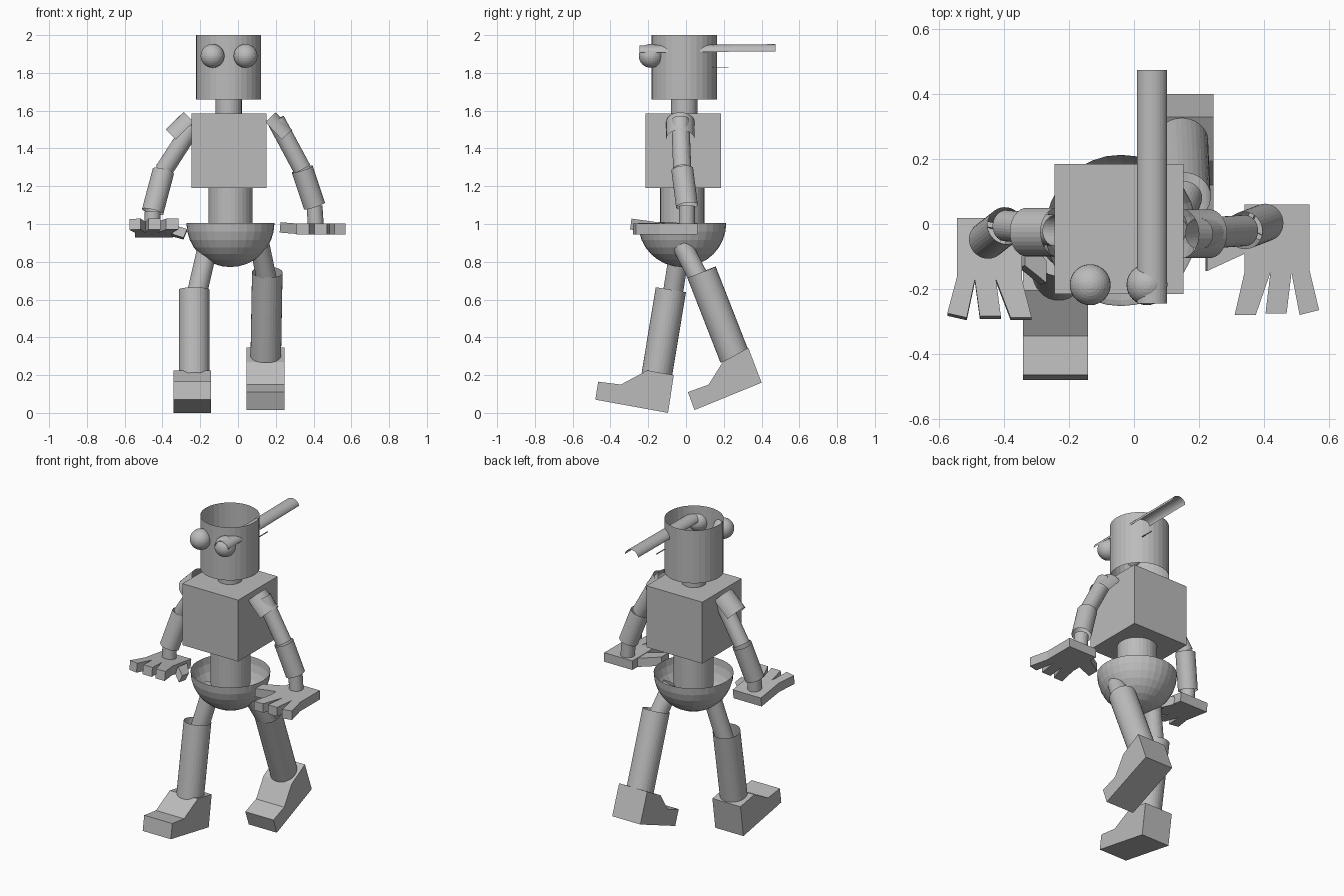
import bpy, bmesh, math
from mathutils import Vector, Matrix

cube = bpy.data.objects.get("Cube")
if cube:
    bpy.data.objects.remove(cube, do_unlink=True)

grey = bpy.data.materials.new("plain_grey")
grey.use_nodes = True
grey.diffuse_color = (0.5, 0.5, 0.5, 1)
grey.node_tree.nodes["Principled BSDF"].inputs["Base Color"].default_value = (0.5, 0.5, 0.5, 1)


def finish(name, bm):
    mesh = bpy.data.meshes.new(name)
    bm.to_mesh(mesh)
    bm.free()
    mesh.materials.append(grey)
    obj = bpy.data.objects.new(name, mesh)
    bpy.context.collection.objects.link(obj)
    return obj


def tube(name, a, b, radius, capped=False):
    """Straight cylinder between two points."""
    a, b = Vector(a), Vector(b)
    turn = (b - a).to_track_quat('Z', 'Y').to_matrix().to_4x4()
    bm = bmesh.new()
    bmesh.ops.create_cone(bm, cap_ends=capped, segments=32, radius1=radius, radius2=radius,
                          depth=(b - a).length, matrix=Matrix.Translation((a + b) / 2) @ turn)
    return finish(name, bm)


def arch(name, a, b, up, half_width, height, steps=16):
    """Open half pipe between two points, bulging towards up."""
    a, b, up = Vector(a), Vector(b), Vector(up)
    axis = (b - a).normalized()
    up = (up - axis * up.dot(axis)).normalized()
    side = axis.cross(up)
    bm = bmesh.new()
    rows = []
    for i in range(steps + 1):
        t = math.pi * i / steps
        offset = side * half_width * math.cos(t) + up * height * math.sin(t)
        rows.append([bm.verts.new(p + offset) for p in (a, b)])
    for r, s in zip(rows, rows[1:]):
        bm.faces.new((r[0], r[1], s[1], s[0]))
    return finish(name, bm)


def prism(name, points, depth, matrix):
    """Flat outline extruded along local z, then placed."""
    bm = bmesh.new()
    face = bm.faces.new([bm.verts.new((x, y, 0)) for x, y in points])
    extruded = bmesh.ops.extrude_face_region(bm, geom=[face])["geom"]
    bmesh.ops.translate(bm, vec=(0, 0, depth),
                        verts=[g for g in extruded if isinstance(g, bmesh.types.BMVert)])
    bmesh.ops.recalc_face_normals(bm, faces=bm.faces)
    bm.transform(matrix)
    bmesh.ops.recalc_face_normals(bm, faces=bm.faces)
    return finish(name, bm)


def box(name, low, high):
    low, high = Vector(low), Vector(high)
    bm = bmesh.new()
    bmesh.ops.create_cube(bm, size=1, matrix=Matrix.Translation((low + high) / 2)
                          @ Matrix.Diagonal((*(high - low), 1)))
    return finish(name, bm)


def ball(name, centre, radius):
    bm = bmesh.new()
    bmesh.ops.create_uvsphere(bm, u_segments=32, v_segments=16, radius=radius,
                              matrix=Matrix.Translation(centre))
    return bm if name is None else finish(name, bm)


# Head, neck, body and waist
tube("head", (-0.05, -0.01, 1.66), (-0.05, -0.01, 2), 0.173)
tube("neck", (-0.05, -0.01, 1.57), (-0.05, -0.01, 1.67), 0.07)
box("torso", (-0.245, -0.215, 1.19), (0.152, 0.185, 1.585))
tube("waist", (-0.04, -0.02, 0.93), (-0.04, -0.02, 1.2), 0.117)

# Pelvis: lower half of a sphere, open at the top
bm = ball(None, (-0.04, -0.02, 1.005), 0.233)
bmesh.ops.delete(bm, geom=[v for v in bm.verts if v.co.z > 1.01], context='VERTS')
finish("pelvis_bowl", bm)

# Eyes, long eyelid running back through the head, and a sliver under it
ball("right_eye", (-0.135, -0.187, 1.89), 0.063)
ball("left_eye", (0.04, -0.187, 1.89), 0.063)
arch("long_eyelid", (0.055, -0.245, 1.908), (0.055, 0.475, 1.914), (0, 0, 1), 0.046, 0.038)
box("thin_sliver", (0.05, 0.14, 1.828), (0.055, 0.225, 1.832))

# Arms: shoulder pad, upper arm, sleeve, wrist
arms = {
    "left": [(0.2, -0.03, 1.55), (0.34, -0.02, 1.29), (0.405, 0.005, 1.095), (0.412, 0.005, 0.99)],
    "right": [(-0.24, -0.02, 1.52), (-0.395, -0.005, 1.28), (-0.452, -0.05, 1.065), (-0.452, -0.055, 0.98)],
}
pads = {"left": [(0.145, -0.03, 1.54), (0.232, -0.03, 1.447)],
        "right": [(-0.235, -0.025, 1.54), (-0.33, -0.025, 1.447)]}
for side, sign in (("left", 1), ("right", -1)):
    shoulder, elbow, cuff, wrist = arms[side]
    arch(side + "_shoulder_pad", *pads[side], (sign, 0, 1), 0.075, 0.075)
    tube(side + "_upper_arm", shoulder, elbow, 0.048)
    tube(side + "_sleeve", elbow, cuff, 0.058)
    tube(side + "_wrist", cuff, wrist, 0.042)

# Hands: palm with three fingers, and a thumb pointing inwards
palm = [(0.1, 0), (0.1, -0.2), (0.13, -0.325), (0.07, -0.34), (0.045, -0.21), (0.03, -0.335),
        (-0.035, -0.335), (-0.02, -0.21), (-0.065, -0.34), (-0.13, -0.34), (-0.1, -0.21), (-0.1, 0)]
thumb = [(0, 0.1), (0, 0), (-0.12, -0.055), (-0.12, 0.02)]
left = Matrix.Translation((0.44, 0.06, 0.945))
right = (Matrix.Translation((-0.445, 0.01, 0.928)) @ Matrix.Rotation(-0.14, 4, 'X')
         @ Matrix.Diagonal((-1, 0.91, 1, 1)))
prism("left_hand", palm, 0.058, left)
prism("right_hand", palm, 0.058, right)
prism("left_thumb", thumb, 0.055, left @ Matrix.Translation((-0.1, -0.15, 0))
      @ Matrix.Rotation(0.08, 4, 'Y'))
prism("right_thumb", thumb, 0.05, right @ Matrix.Translation((-0.09, -0.16, 0))
      @ Matrix.Rotation(-0.4, 4, 'Y') @ Matrix.Diagonal((0.6, 1, 1, 1)))

# Legs: thin thigh going into a wide shin
tube("right_thigh", (-0.16, -0.03, 0.88), (-0.225, -0.075, 0.6), 0.053, True)
tube("right_shin", (-0.232, -0.08, 0.652), (-0.232, -0.155, 0.2), 0.081)
tube("left_thigh", (0.115, -0.02, 0.885), (0.158, 0.085, 0.68), 0.053, True)
tube("left_shin", (0.155, 0.082, 0.745), (0.147, 0.258, 0.295), 0.081)

# Feet: side profiles in y and z, extruded along x
right_foot = [(-0.48, 0.07), (-0.465, 0.165), (-0.345, 0.15), (-0.205, 0.225), (-0.065, 0.2), (-0.095, 0)]
left_foot = [(0.045, 0.015), (0.01, 0.11), (0.12, 0.15), (0.195, 0.27), (0.33, 0.345), (0.4, 0.16)]
for name, outline, x in (("right_foot", right_foot, -0.342), ("left_foot", left_foot, 0.045)):
    axes = Matrix(((0, 0, 1, x), (1, 0, 0, 0), (0, 1, 0, 0), (0, 0, 0, 1)))
    prism(name, outline, 0.2, axes)
